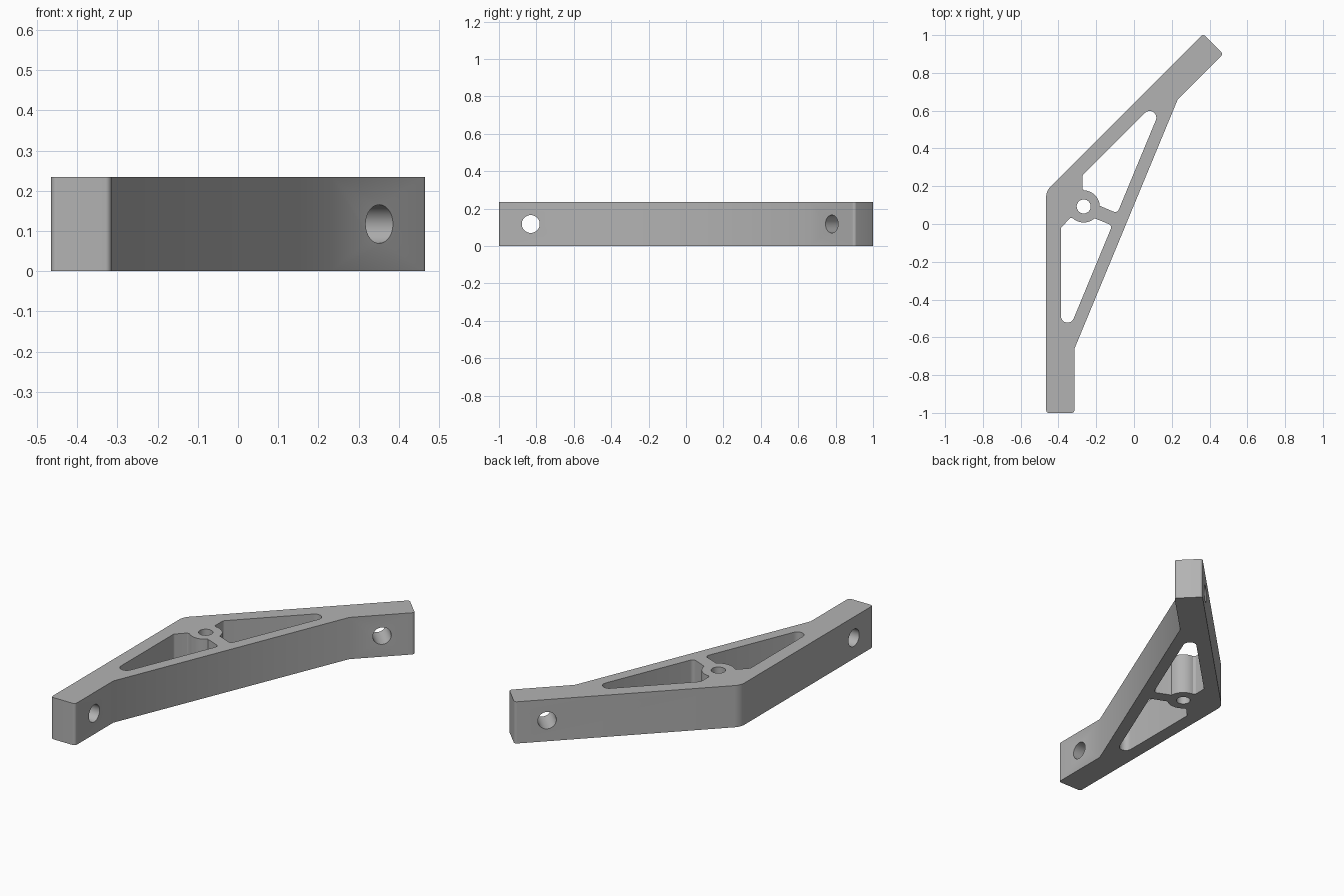
import bpy
import bmesh
from math import radians, sin, cos, tan, pi
from mathutils import Vector, Matrix

if "Cube" in bpy.data.objects:
    bpy.data.objects.remove(bpy.data.objects["Cube"])

HEIGHT = 0.235
CORNER = Vector((-0.465, 0.175, 0))      # outer elbow of the bracket
HALF = radians(67.5)                     # angle between an arm and the mirror axis
PLACE = Matrix.Translation(CORNER) @ Matrix.Rotation(radians(-22.5), 4, 'Z')
BOSS_U, BOSS_R = 0.215, 0.085

grey = bpy.data.materials.new("grey")
grey.use_nodes = True
grey.diffuse_color = (0.45, 0.45, 0.45, 1)
grey.node_tree.nodes["Principled BSDF"].inputs["Base Color"].default_value = (0.45, 0.45, 0.45, 1)


def arm(a, b):
    """Point a along the arm and b inward from its outer face, in the axis frame."""
    return Vector((a * cos(HALF) + b * sin(HALF), b * cos(HALF) - a * sin(HALF)))


def flip(p):
    return Vector((p.x, -p.y))


def fillet(corners, steps=8):
    """Round each (point, radius) corner of a closed profile."""
    out = []
    for i, (p, r) in enumerate(corners):
        if r == 0:
            out.append(p)
            continue
        d1 = (corners[i - 1][0] - p).normalized()
        d2 = (corners[(i + 1) % len(corners)][0] - p).normalized()
        half = d1.angle(d2) / 2
        centre = p + (d1 + d2).normalized() * (r / sin(half))
        start = p + d1 * (r / tan(half)) - centre
        end = p + d2 * (r / tan(half)) - centre
        sweep = start.angle(end)
        for k in range(steps + 1):
            t = k / steps
            out.append(centre + (start * sin((1 - t) * sweep) + end * sin(t * sweep)) / sin(sweep))
    return out


def prism(name, profile, z0, z1):
    bm = bmesh.new()
    face = bm.faces.new([bm.verts.new((p.x, p.y, z0)) for p in profile])
    top = bmesh.ops.extrude_face_region(bm, geom=[face])["geom"]
    bmesh.ops.translate(bm, vec=(0, 0, z1 - z0),
                        verts=[v for v in top if isinstance(v, bmesh.types.BMVert)])
    bmesh.ops.recalc_face_normals(bm, faces=bm.faces)
    return finish(name, bm)


def cylinder(name, radius, depth, matrix):
    bm = bmesh.new()
    bmesh.ops.create_cone(bm, cap_ends=True, segments=40, radius1=radius,
                          radius2=radius, depth=depth, matrix=matrix)
    return finish(name, bm)


def finish(name, bm):
    bm.transform(PLACE)
    mesh = bpy.data.meshes.new(name)
    bm.to_mesh(mesh)
    bm.free()
    mesh.materials.append(grey)
    ob = bpy.data.objects.new(name, mesh)
    bpy.context.collection.objects.link(ob)
    return ob


# Bracket body: two arms joined by a straight brace
side = [(arm(1.175, 0), 0.015), (arm(1.175, 0.15), 0.015), (arm(0.835, 0.15), 0)]
outline = [(Vector((0, 0)), 0.08)] + side + [(flip(p), r) for p, r in reversed(side)]
bracket = prism("angle_bracket", fillet(outline), 0, HEIGHT)

# Lightening pocket: wall, brace, rib, then around the boss to the chamfer
brace_u, rib_v = 0.393, 0.035
pocket = [(arm((brace_u - 0.078 * sin(HALF)) / cos(HALF), 0.078), 0.035),
          (Vector((brace_u, -rib_v)), 0.02)]
for k in range(13):
    ang = radians(25 + 85 * k / 12)
    pocket.append((Vector((BOSS_U + BOSS_R * cos(ang), -BOSS_R * sin(ang))), 0))
pocket += [(arm(0.143, 0.128), 0.008), (arm(0.195, 0.078), 0.015)]
pocket = fillet(pocket)

cutters = [prism("pocket_cutter", pocket, -0.1, HEIGHT + 0.1),
           prism("pocket_cutter", [flip(p) for p in pocket], -0.1, HEIGHT + 0.1)]

# Pivot hole through the boss, and a cross hole near each arm end
cutters.append(cylinder("pivot_cutter", 0.037, 1, Matrix.Translation((BOSS_U, 0, 0))))
for s in (1, -1):
    p = arm(1.005, 0.075)
    inward = Vector((sin(HALF), s * cos(HALF), 0))
    turn = inward.to_track_quat('Z', 'Y').to_matrix().to_4x4()
    cutters.append(cylinder("arm_hole_cutter", 0.048, 0.3,
                            Matrix.Translation((p.x, s * p.y, HEIGHT / 2)) @ turn))

bpy.ops.object.select_all(action='DESELECT')
bracket.select_set(True)
bpy.context.view_layer.objects.active = bracket
for cutter in cutters:
    cutter.hide_render = True
    mod = bracket.modifiers.new("cut", 'BOOLEAN')
    mod.operation, mod.solver, mod.object = 'DIFFERENCE', 'EXACT', cutter
    bpy.ops.object.modifier_apply(modifier=mod.name)
    bpy.data.objects.remove(cutter)

bpy.ops.object.shade_smooth_by_angle(angle=radians(30))
